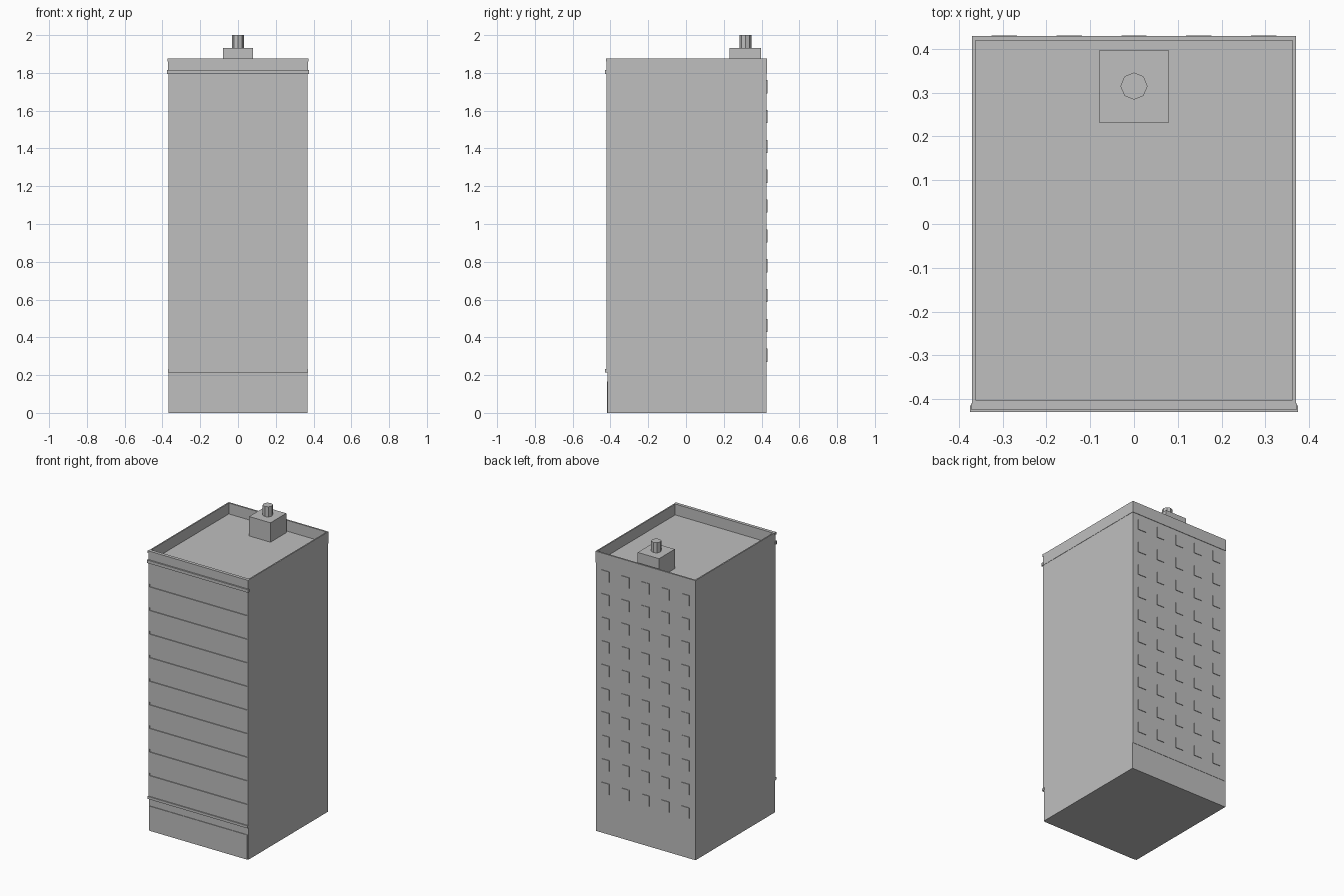
import bpy
import bmesh

cube = bpy.data.objects.get("Cube")
if cube:
    bpy.data.objects.remove(cube, do_unlink=True)

# One plain grey for the whole building
grey = bpy.data.materials.new("concrete_grey")
grey.use_nodes = True
colour = (0.52, 0.52, 0.52, 1)
grey.diffuse_color = colour
grey.node_tree.nodes["Principled BSDF"].inputs["Base Color"].default_value = colour


def finish(name, bm):
    mesh = bpy.data.meshes.new(name)
    bm.to_mesh(mesh)
    bm.free()
    mesh.materials.append(grey)
    obj = bpy.data.objects.new(name, mesh)
    bpy.context.collection.objects.link(obj)
    return obj


def add_box(bm, xs, ys, zs):
    """Add a box spanning the given (min, max) ranges."""
    verts = bmesh.ops.create_cube(bm, size=1)["verts"]
    for v in verts:
        v.co = [r[0] if c < 0 else r[1] for c, r in zip(v.co, (xs, ys, zs))]
    return verts


def box(name, xs, ys, zs):
    bm = bmesh.new()
    add_box(bm, xs, ys, zs)
    return finish(name, bm)


HALF = 0.368
ROOF = 1.80
TOP = 1.875
FRONT = -0.415
FLOOR = 0.158

# Main block, with the upper back wall standing slightly proud
box("tower_body", (-HALF, HALF), (FRONT, 0.425), (0, ROOF))
box("back_wall", (-HALF, HALF), (0.42, 0.427), (0.18, ROOF))

# Parapet: a shallow tray whose floor is the roof
bm = bmesh.new()
add_box(bm, (-0.37, 0.37), (-0.42, 0.43), (ROOF - 0.002, TOP))
bm.normal_update()
lid = [f for f in bm.faces if f.normal.z > 0.9]
bmesh.ops.inset_region(bm, faces=lid, thickness=0.012)
for v in lid[0].verts:
    v.co.y = -0.402 if v.co.y < 0 else 0.419
floor = bmesh.ops.extrude_face_region(bm, geom=lid)["geom"]
for v in (g for g in floor if isinstance(g, bmesh.types.BMVert)):
    v.co.z = ROOF + 0.002
bmesh.ops.delete(bm, geom=[f for f in lid if f.is_valid], context="FACES")
bmesh.ops.recalc_face_normals(bm, faces=bm.faces)
finish("parapet_and_roof", bm)
box("parapet_cap", (-0.372, 0.372), (-0.424, -0.41), (1.86, TOP))

# Front facade: ten floor panels divided by narrow grooves
bm = bmesh.new()
face = (-0.421, FRONT + 0.002)
cuts = [0.38 + FLOOR * i for i in range(9)]
starts = [0.22] + [z + 0.01 for z in cuts]
ends = [z - 0.01 for z in cuts] + [ROOF]
for zs in zip(starts, ends):
    add_box(bm, (-0.36, 0.36), face, zs)
for side in (-1, 1):
    add_box(bm, sorted((side * 0.36, side * HALF)), face, (0.22, ROOF))
finish("front_facade", bm)

# Cornices and the ground-floor plate
box("lower_cornice", (-0.37, 0.37), (-0.428, -0.41), (0.215, 0.232))
box("upper_cornice", (-0.375, 0.375), (-0.43, -0.415), (1.795, 1.815))
box("ground_floor_front", (-0.36, 0.36), (-0.419, -0.41), (0, 0.165))

# Rear windows: thin raised plates, ten floors of five
bm = bmesh.new()
for row in range(10):
    z = 0.305 + FLOOR * row
    for col in range(-2, 3):
        x = col * 0.148
        add_box(bm, (x - 0.029, x + 0.029), (0.425, 0.431), (z - 0.035, z + 0.035))
finish("rear_windows", bm)

# Rooftop hut and its eight-sided chimney
box("roof_hut", (-0.079, 0.079), (0.231, 0.398), (ROOF, 1.932))
bpy.ops.mesh.primitive_cylinder_add(vertices=8, radius=0.031, depth=0.075,
                                    location=(0, 0.315, 1.9625),
                                    rotation=(0, 0, 0))
chimney = bpy.context.object
chimney.name = "chimney"
chimney.data.materials.append(grey)
